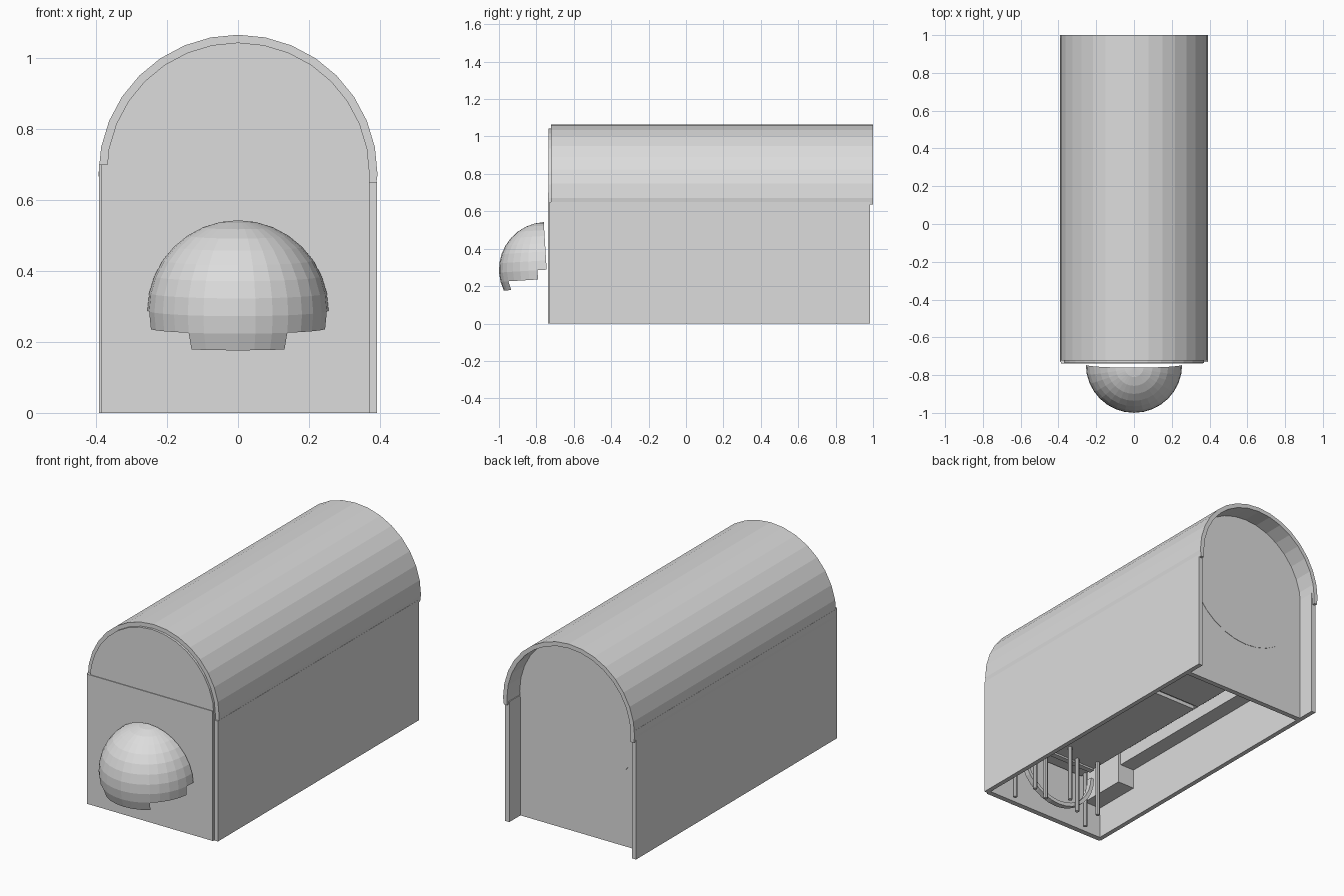
import bpy, bmesh, math
from mathutils import Matrix

if "Cube" in bpy.data.objects:
    bpy.data.objects.remove(bpy.data.objects["Cube"])

grey = bpy.data.materials.new("plain_grey")
grey.diffuse_color = (0.72, 0.72, 0.72, 1)
grey.use_nodes = True
grey.node_tree.nodes["Principled BSDF"].inputs["Base Color"].default_value = grey.diffuse_color
SPRING = 0.672   # height where the arch starts


def finish(bm, name):
    bmesh.ops.recalc_face_normals(bm, faces=bm.faces[:])
    me = bpy.data.meshes.new(name)
    bm.to_mesh(me)
    bm.free()
    me.materials.append(grey)
    ob = bpy.data.objects.new(name, me)
    bpy.context.collection.objects.link(ob)
    return ob


def box(name, x0, x1, y0, y1, z0, z1):
    bm = bmesh.new()
    bmesh.ops.create_cube(bm, size=1)
    for v in bm.verts:
        v.co = (x1 if v.co.x > 0 else x0, y1 if v.co.y > 0 else y0, z1 if v.co.z > 0 else z0)
    return finish(bm, name)


def extrude_xz(name, profile, y0, y1):
    bm = bmesh.new()
    f = bm.faces.new([bm.verts.new((x, y0, z)) for x, z in profile])
    r = bmesh.ops.extrude_face_region(bm, geom=[f])
    for v in r["geom"]:
        if isinstance(v, bmesh.types.BMVert):
            v.co.y = y1
    return finish(bm, name)


def arc(r, a0=0.0, a1=math.pi, n=16):
    return [(r * math.cos(a0 + (a1 - a0) * i / n), SPRING + r * math.sin(a0 + (a1 - a0) * i / n))
            for i in range(n + 1)]


# Barrel roof, a thin half ring with short skirts
outer, inner = arc(0.393), arc(0.37)
roof = [(0.388, 0.635)] + outer + [(-0.388, 0.635), (-0.37, 0.635)] + inner[::-1] + [(0.37, 0.635)]
extrude_xz("barrel_roof", roof, -0.722, 1.0)

# Side walls
box("left_wall", -0.391, -0.366, -0.73, 0.985, 0, 0.70)
box("right_wall", 0.366, 0.391, -0.73, 0.985, 0, 0.65)

# End walls with arched tops, the back one recessed
arched = arc(0.371) + [(-0.371, 0), (0.371, 0)]
extrude_xz("back_wall", arched, 0.862, 0.89)
extrude_xz("back_disc", arc(0.369, 0, 2 * math.pi, 32)[:-1], 0.885, 0.892)
extrude_xz("front_wall", arched, -0.735, -0.71)
box("front_panel", -0.386, 0.366, -0.739, -0.73, 0, 0.70)

# Front dome: faceted half sphere with a stepped lower rim
bm = bmesh.new()
bmesh.ops.create_uvsphere(bm, u_segments=32, v_segments=16, radius=0.255)
drop = []
for f in bm.faces:
    c = f.calc_center_median()
    az = abs(math.degrees(math.atan2(c.x, -c.y)))
    row = math.floor(math.degrees(math.asin(max(-1, min(1, c.z / c.length)))) / 11.25)
    limit = 90 if row >= 0 else {-1: 79, -2: 34}.get(row, -1)
    if az > limit:
        drop.append(f)
bmesh.ops.delete(bm, geom=drop, context='FACES')
bm.transform(Matrix.Translation((0, -0.745, 0.288)) @ Matrix.Rotation(math.radians(3.5), 4, 'X'))
finish(bm, "front_dome")

# Inner floor slabs, separated by a narrow gap
box("floor_slab_front", -0.235, 0.235, -0.70, 0.20, 0.31, 0.35)
box("floor_slab_back", -0.235, 0.235, 0.23, 0.862, 0.31, 0.35)
box("slab_gap_bar", -0.235, 0.235, 0.20, 0.23, 0.33, 0.35)
box("upper_floor", -0.366, 0.366, -0.71, 0.862, 0.35, 0.36)

# Ledges along both walls, with a lower block at the front
for s, side in ((-1, "left"), (1, "right")):
    a, b, c = sorted((s * 0.366, s * 0.28)), sorted((s * 0.366, s * 0.265)), None
    box(side + "_ledge", a[0], a[1], -0.44, 0.862, 0.28, 0.35)
    box(side + "_front_block", b[0], b[1], -0.71, -0.44, 0.173, 0.35)

# Thin posts under the front of the floor
for i, (x, y) in enumerate(((0.235, -0.67), (0.21, -0.54), (0.105, -0.58), (0.0, -0.51))):
    for s in ((1, -1) if x else (1,)):
        bm = bmesh.new()
        bmesh.ops.create_cone(bm, cap_ends=True, segments=8, radius1=0.011, radius2=0.011, depth=0.32)
        bm.transform(Matrix.Translation((s * x, y, 0.16)))
        finish(bm, "post_%d_%s" % (i, "right" if s > 0 else "left"))

# Hanging half hoop behind the front wall
hoop = [(r * math.cos(a), 0.25 + r * math.sin(a))
        for r, order in ((0.235, range(17)), (0.215, range(16, -1, -1)))
        for a in [math.pi + math.pi * i / 16 for i in order]]
extrude_xz("inner_hoop", hoop, -0.63, -0.60)
box("hoop_mount", -0.235, 0.235, -0.63, -0.60, 0.30, 0.315)
